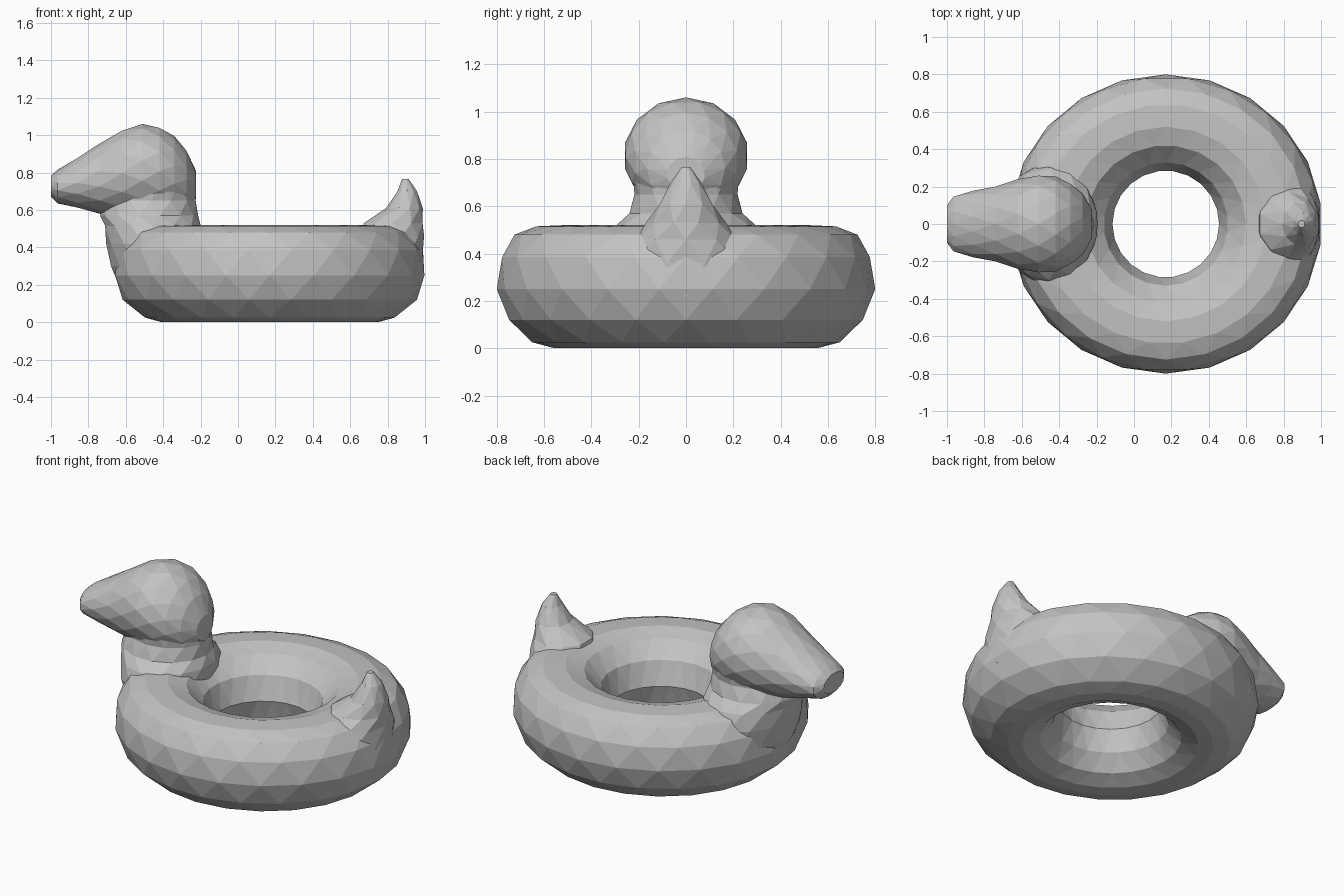
import bpy
import bmesh
from math import cos, sin, pi

cube = bpy.data.objects.get("Cube")
if cube:
    bpy.data.objects.remove(cube, do_unlink=True)

grey = bpy.data.materials.new("soft grey")
grey.use_nodes = True
colour = (0.55, 0.55, 0.55, 1)
grey.diffuse_color = colour
grey.node_tree.nodes["Principled BSDF"].inputs["Base Color"].default_value = colour


def skin(name, rings, closed=False):
    """Join staggered rings of points with triangles; cap the ends unless closed."""
    bm = bmesh.new()
    loops = [[bm.verts.new(p) for p in ring] for ring in rings]
    n = len(loops[0])
    for i in range(len(loops) if closed else len(loops) - 1):
        a, b = loops[i], loops[(i + 1) % len(loops)]
        for j in range(n):
            k = (j + 1) % n
            if i % 2 == 0:
                bm.faces.new((a[j], a[k], b[j]))
                bm.faces.new((a[k], b[k], b[j]))
            else:
                bm.faces.new((a[j], a[k], b[k]))
                bm.faces.new((a[j], b[k], b[j]))
    if not closed:
        bm.faces.new(loops[0])
        bm.faces.new(loops[-1])
    bmesh.ops.recalc_face_normals(bm, faces=bm.faces)
    mesh = bpy.data.meshes.new(name)
    bm.to_mesh(mesh)
    bm.free()
    mesh.materials.append(grey)
    obj = bpy.data.objects.new(name, mesh)
    bpy.context.collection.objects.link(obj)
    return obj


def angles(n, i):
    """Evenly spaced angles, turned by half a step on every second ring."""
    return [2 * pi * (j + 0.5 * (i % 2)) / n for j in range(n)]


def upright(name, stations, n):
    """Loft of level ellipses: height, centre x, half length, half width."""
    return skin(name, [[(cx + rx * cos(t), ry * sin(t), z) for t in angles(n, i)]
                       for i, (z, cx, rx, ry) in enumerate(stations)])


# Swim ring: a rounded section (radius, height) swept round the hole
section = [(0.56, 0), (0.65, 0.025), (0.755, 0.12), (0.80, 0.25), (0.785, 0.385),
           (0.725, 0.48), (0.64, 0.515), (0.52, 0.52), (0.42, 0.49), (0.33, 0.40),
           (0.285, 0.26), (0.32, 0.13), (0.39, 0.04), (0.48, 0)]
ring = []
for i, (r, z) in enumerate(section):
    stretch = 0.035 * max(0, (r - 0.3) / 0.5)
    ring.append([(0.17 + (r + stretch) * cos(t), r * sin(t), z) for t in angles(22, i)])
skin("swim_ring", ring, closed=True)

# Neck and chest, flaring where they meet the ring
upright("neck", [(0.18, -0.43, 0.20, 0.20), (0.30, -0.44, 0.245, 0.30),
                 (0.42, -0.45, 0.255, 0.33), (0.515, -0.455, 0.262, 0.30),
                 (0.57, -0.475, 0.262, 0.245), (0.65, -0.465, 0.245, 0.218),
                 (0.76, -0.45, 0.222, 0.23)], 14)

# Head and bill: cross-sections along x as x, bottom, top, half width
head = [(-1.0, 0.67, 0.785, 0.10), (-0.965, 0.635, 0.815, 0.15),
        (-0.86, 0.61, 0.88, 0.178), (-0.74, 0.58, 0.955, 0.205),
        (-0.62, 0.565, 1.03, 0.24), (-0.51, 0.565, 1.06, 0.265),
        (-0.42, 0.57, 1.045, 0.255), (-0.34, 0.58, 0.995, 0.22),
        (-0.275, 0.60, 0.92, 0.165), (-0.225, 0.66, 0.81, 0.08)]
skin("head", [[(x, w * cos(t), (lo + hi) / 2 + (hi - lo) / 2 * sin(t))
               for t in angles(14, i)] for i, (x, lo, hi, w) in enumerate(head)])

# Upturned pointed tail
upright("tail", [(0.22, 0.80, 0.19, 0.26), (0.36, 0.815, 0.18, 0.26),
                 (0.46, 0.825, 0.17, 0.22), (0.53, 0.83, 0.165, 0.17),
                 (0.61, 0.89, 0.098, 0.115), (0.70, 0.905, 0.055, 0.065),
                 (0.765, 0.895, 0.018, 0.02)], 10)
